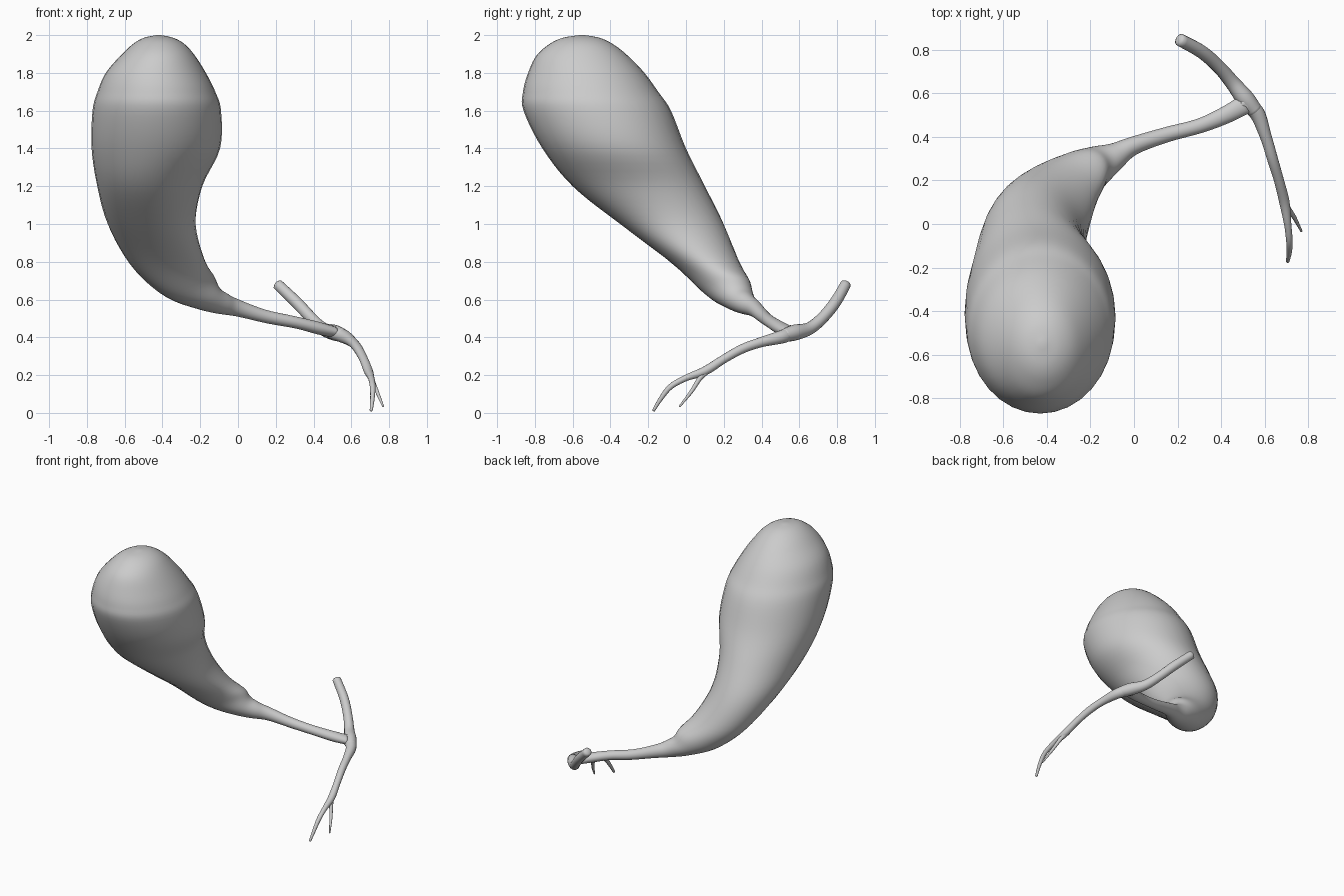
import bpy, bmesh
from math import sin, cos, pi, radians
from mathutils import Vector

if "Cube" in bpy.data.objects:
    bpy.data.objects.remove(bpy.data.objects["Cube"])

SEG = 32


def smooth_rows(rows, steps):
    """Catmull-Rom interpolation of parameter rows."""
    out = []
    for i in range(len(rows) - 1):
        p = [rows[max(0, min(len(rows) - 1, i + k))] for k in (-1, 0, 1, 2)]
        for s in range(steps):
            t = s / steps
            out.append([0.5 * (2 * b + (c - a) * t + (2 * a - 5 * b + 4 * c - d) * t * t
                               + (3 * b - a - 3 * c + d) * t ** 3) for a, b, c, d in zip(*p)])
    out.append(list(rows[-1]))
    return out


def skin(name, rings):
    """Skin a list of closed rings, capping both ends."""
    bm = bmesh.new()
    loops = [[bm.verts.new(co) for co in ring] for ring in rings]
    n = len(rings[0])
    for a, b in zip(loops, loops[1:]):
        for i in range(n):
            j = (i + 1) % n
            bm.faces.new((a[i], a[j], b[j], b[i]))
    bm.faces.new(loops[0][::-1])
    bm.faces.new(loops[-1])
    bmesh.ops.recalc_face_normals(bm, faces=bm.faces)
    me = bpy.data.meshes.new(name)
    bm.to_mesh(me)
    bm.free()
    for f in me.polygons:
        f.use_smooth = True
    ob = bpy.data.objects.new(name, me)
    bpy.context.collection.objects.link(ob)
    return ob


def ellipse(c, u, v, ru, rv, n):
    return [c + u * (ru * cos(2 * pi * i / n)) + v * (rv * sin(2 * pi * i / n)) for i in range(n)]


def tube(name, rows, n=16):
    """Tapered round tube through (x, y, z, radius) rows, with rounded ends."""
    rows = smooth_rows(rows, 5)
    pts = [Vector(r[:3]) for r in rows]
    rings, u = [], Vector((0.3, 0.2, 1))
    for i, (p, r) in enumerate(zip(pts, rows)):
        t = (pts[min(i + 1, len(pts) - 1)] - pts[max(i - 1, 0)]).normalized()
        u = (u - t * u.dot(t)).normalized()
        v = t.cross(u)
        if i == 0:
            rings.append(ellipse(p - t * r[3] * 0.3, u, v, r[3] * 0.6, r[3] * 0.6, n))
        rings.append(ellipse(p, u, v, r[3], r[3], n))
    rings.append(ellipse(p + t * r[3] * 0.3, u, v, r[3] * 0.6, r[3] * 0.6, n))
    return skin(name, rings)


# Sac tapering into its neck duct: centre, two half-widths, heading, tilt
body = [
    (-.42, -.55, 2.0, .012, .014, 0, 0),
    (-.42, -.555, 1.985, .08, .10, 0, 0),
    (-.42, -.555, 1.95, .14, .172, 0, 0),
    (-.425, -.55, 1.89, .198, .243, 0, 0),
    (-.435, -.528, 1.8, .265, .308, 0, 0),
    (-.432, -.505, 1.7, .312, .358, 0, 0),
    (-.43, -.47, 1.6, .34, .39, 0, 0),
    (-.435, -.38, 1.4, .34, .38, 0, 0),
    (-.467, -.25, 1.2, .278, .35, 0, 0),
    (-.457, -.075, 1.0, .233, .275, 5, 0),
    (-.375, .10, .80, .20, .18, 15, 3),
    (-.27, .205, .68, .155, .125, 25, 18),
    (-.165, .27, .61, .085, .09, 28, 42),
    (-.08, .315, .578, .058, .06, 28, 68),
    (0, .36, .555, .045, .042, 22, 85),
    (.15, .41, .51, .036, .035, 17, 95),
    (.30, .45, .48, .033, .034, 18, 97),
    (.42, .50, .45, .035, .04, 24, 97),
    (.51, .55, .428, .03, .045, 30, 95),
]
rings = []
for x, y, z, rb, ra, h, t in smooth_rows(body, 5):
    h, t = radians(h), radians(t)
    b = Vector((cos(h) * cos(t), sin(h) * cos(t), sin(t)))
    a = Vector((-sin(h), cos(h), 0))
    rings.append(ellipse(Vector((x, y, z)), b, a, rb, ra, SEG))
skin("sac_and_neck", rings)

# Upper duct, swelling at the junction
tube("upper_duct", [
    (.555, .52, .41, .035), (.51, .575, .425, .042), (.45, .65, .445, .034),
    (.39, .72, .50, .031), (.31, .79, .585, .031), (.21, .845, .68, .029)])

# Lower duct running to its long tip
tube("lower_duct", [
    (.49, .56, .43, .036), (.56, .515, .405, .036), (.605, .40, .375, .027),
    (.635, .30, .34, .025), (.665, .20, .285, .023), (.69, .10, .222, .024),
    (.705, 0, .185, .017), (.713, -.08, .14, .015), (.712, -.13, .08, .012),
    (.705, -.172, .012, .008)])

# Short side branch
tube("side_branch", [
    (.682, .125, .23, .016), (.705, .075, .185, .013), (.735, .03, .115, .010),
    (.768, -.033, .035, .005)])
